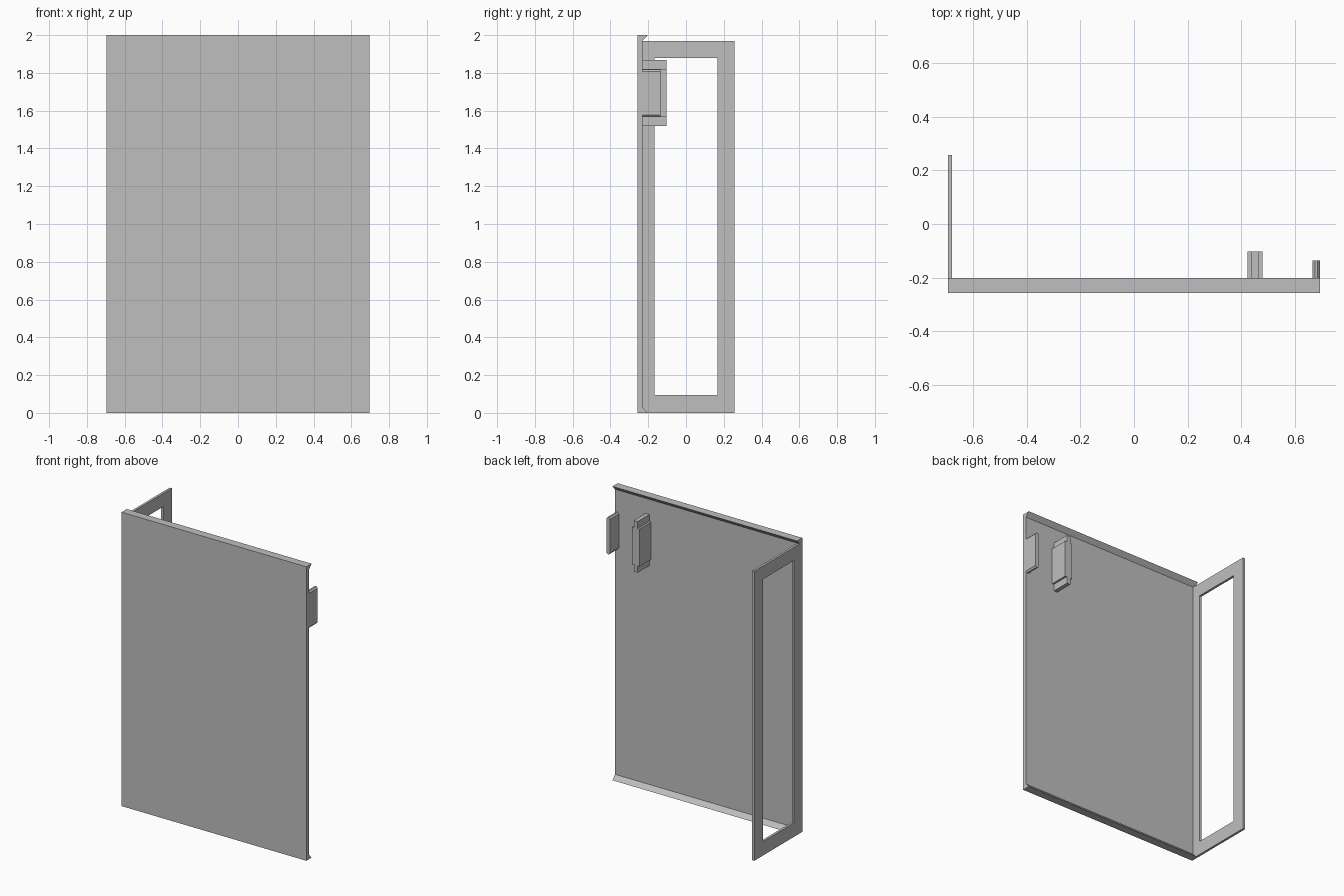
import bpy
import bmesh
from mathutils import Vector

if "Cube" in bpy.data.objects:
    bpy.data.objects.remove(bpy.data.objects["Cube"])

# One plain grey for the whole part
grey = bpy.data.materials.new("plain_grey")
grey.use_nodes = True
colour = (0.52, 0.52, 0.52, 1)
grey.diffuse_color = colour
grey.node_tree.nodes["Principled BSDF"].inputs["Base Color"].default_value = colour


def extrude_faces(name, points, faces, offset):
    """Make flat faces from points and thicken them along offset."""
    bm = bmesh.new()
    verts = [bm.verts.new(p) for p in points]
    flat = [bm.faces.new([verts[i] for i in face]) for face in faces]
    grown = bmesh.ops.extrude_face_region(bm, geom=flat, use_keep_orig=True)
    moved = [g for g in grown["geom"] if isinstance(g, bmesh.types.BMVert)]
    bmesh.ops.translate(bm, verts=moved, vec=Vector(offset))
    bmesh.ops.recalc_face_normals(bm, faces=bm.faces)
    mesh = bpy.data.meshes.new(name)
    bm.to_mesh(mesh)
    bm.free()
    mesh.materials.append(grey)
    obj = bpy.data.objects.new(name, mesh)
    bpy.context.scene.collection.objects.link(obj)
    return obj


HALF_W = 0.695
FRONT, INNER, LIP, BACK = -0.258, -0.23, -0.202, 0.258

# Front panel with bevelled return lips along the top and bottom edges
profile = [(FRONT, 0), (LIP, 0), (INNER, 0.03), (INNER, 1.97), (LIP, 2), (FRONT, 2)]
extrude_faces("front_panel", [(-HALF_W, y, z) for y, z in profile],
              [range(len(profile))], (2 * HALF_W, 0, 0))


# Open side frame, a flat ring standing behind the panel
def rectangle(y0, y1, z0, z1):
    return [(-HALF_W, y0, z0), (-HALF_W, y1, z0), (-HALF_W, y1, z1), (-HALF_W, y0, z1)]


ring = rectangle(INNER, BACK, 0, 1.97) + rectangle(-0.168, 0.167, 0.095, 1.88)
sides = [(i, (i + 1) % 4, (i + 1) % 4 + 4, i + 4) for i in range(4)]
extrude_faces("side_frame", ring, sides, (0.016, 0, 0))


# Catches on the inner face, each with narrowed upper and lower ends
def catch(name, x, wide, narrow, body, tip, reach, stepped):
    mid = 1.693
    quarter = [(wide, body)]
    if stepped:
        quarter.append((narrow, body))
    quarter.append((narrow, tip))
    right = [(a, -b) for a, b in reversed(quarter)] + quarter
    outline = right + [(-a, b) for a, b in reversed(right)]
    extrude_faces(name, [(x + a, INNER, mid + b) for a, b in outline],
                  [range(len(outline))], (0, reach - INNER, 0))


catch("latch_block", 0.451, 0.028, 0.014, 0.127, 0.174, -0.103, True)
catch("edge_tab", 0.681, 0.014, 0.005, 0.115, 0.126, -0.136, False)
